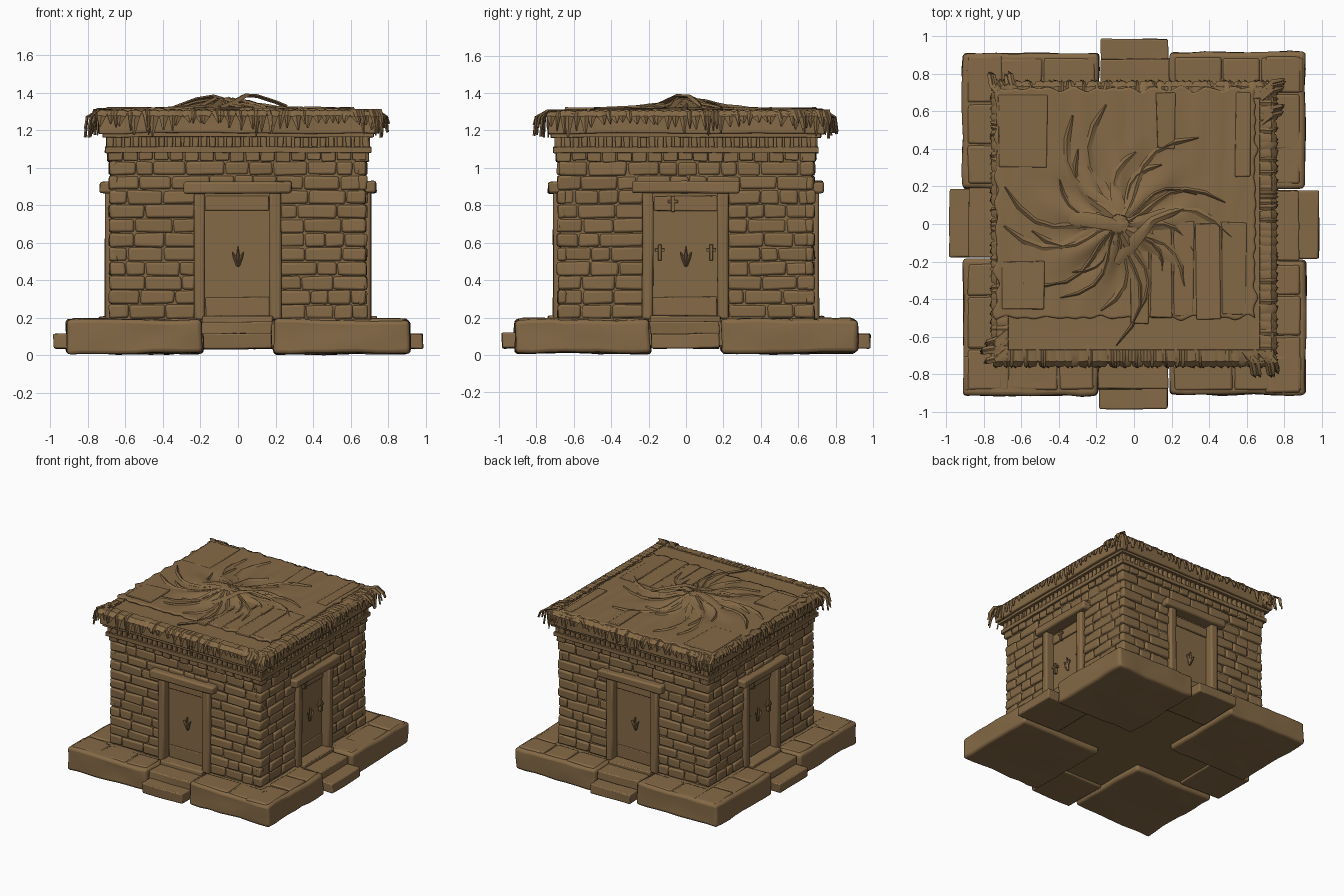
import bpy, bmesh, math, random
from mathutils import Vector, Matrix, noise

if "Cube" in bpy.data.objects:
    bpy.data.objects.remove(bpy.data.objects["Cube"])

random.seed(7)
mat = bpy.data.materials.new("weathered brown stone")
mat.diffuse_color = (0.235, 0.143, 0.062, 1)
mat.use_nodes = True
mat.node_tree.nodes["Principled BSDF"].inputs["Base Color"].default_value = mat.diffuse_color


def turn(side):
    return Matrix.Rotation(side * math.pi / 2, 4, 'Z')


def box(bm, u, d, z, side=0, jitter=0.0, cuts=0):
    """Box on one wall: u along the wall, d outwards, z up."""
    vs = bmesh.ops.create_cube(bm, size=1)["verts"]
    for v in vs:
        c = v.co
        p = Vector((u[0] if c.x < 0 else u[1], -(d[1] if c.y < 0 else d[0]), z[0] if c.z < 0 else z[1]))
        p += Vector([random.uniform(-jitter, jitter) for _ in range(3)])
        v.co = turn(side) @ p
    if cuts:
        edges = list({e for v in vs for e in v.link_edges})
        bmesh.ops.subdivide_edges(bm, edges=edges, cuts=cuts, use_grid_fill=True)


def strip(bm, pts, w, t=0.007, side=0, normal=(0, 0, 1)):
    """Flat pointed strand following the points."""
    pts = [Vector(p) for p in pts]
    rings = []
    for i, p in enumerate(pts):
        tan = (pts[min(i + 1, len(pts) - 1)] - pts[max(i - 1, 0)]).normalized()
        across = tan.cross(Vector(normal)).normalized()
        up = across.cross(tan)
        k = (0.8, 1, 0.85, 0.6)[min(i, 3)] if i < len(pts) - 1 else 0.15
        rings.append([bm.verts.new(turn(side) @ (p + o)) for o in
                      (across * w * k, up * t, -across * w * k, -up * t)])
    for a, b in zip(rings, rings[1:]):
        for j in range(4):
            bm.faces.new((a[j], a[(j + 1) % 4], b[(j + 1) % 4], b[j]))
    bm.faces.new(rings[0][::-1])
    bm.faces.new(rings[-1])


def finish(name, bm, bevel=0.0, segments=2, rough=0.0, thick=0.0):
    if rough:
        for v in bm.verts:
            v.co += noise.noise_vector(v.co * 6) * rough
    bmesh.ops.recalc_face_normals(bm, faces=bm.faces)
    me = bpy.data.meshes.new(name)
    bm.to_mesh(me)
    bm.free()
    ob = bpy.data.objects.new(name, me)
    bpy.context.collection.objects.link(ob)
    me.materials.append(mat)
    if thick:
        m = ob.modifiers.new("thickness", 'SOLIDIFY')
        m.thickness, m.offset = thick, 0
    if bevel:
        m = ob.modifiers.new("worn edges", 'BEVEL')
        m.width, m.segments, m.limit_method = bevel, segments, 'ANGLE'
        m.angle_limit = math.radians(40)
    bpy.ops.object.select_all(action='DESELECT')
    ob.select_set(True)
    bpy.context.view_layer.objects.active = ob
    bpy.ops.object.shade_smooth_by_angle(angle=math.radians(40))


# Platform: four corner slabs round a raised cross
bm = bmesh.new()
for s in range(4):
    box(bm, (0.19, 0.915), (0.19, 0.91), (0.01, 0.19), s, cuts=7)
finish("platform_corner_slabs", bm, 0.025, 3, rough=0.012)
bm = bmesh.new()
box(bm, (-0.74, 0.74), (-0.74, 0.74), (0.05, 0.18))
finish("platform_core", bm)

# Loose paving on the platform rim
bm = bmesh.new()
for s in range(4):
    for u0, u1 in ((-0.9, -0.21), (0.21, 0.9)):
        u = u0
        while u < u1 - 0.05:
            w = min(random.uniform(0.18, 0.34), u1 - u)
            box(bm, (u, u + w - 0.008), (0.70, 0.885), (0.15, 0.196), s, 0.004)
            u += w
finish("platform_paving", bm, 0.012)

# Steps on all four sides
bm = bmesh.new()
for s in range(4):
    box(bm, (-0.185, 0.18), (0.6, 0.985), (0.035, 0.115), s, 0.004, 3)
    box(bm, (-0.19, 0.18), (0.6, 0.88), (0.11, 0.18), s, 0.004, 3)
    box(bm, (-0.19, 0.185), (0.6, 0.74), (0.17, 0.208), s, 0.003, 3)
finish("steps", bm, 0.014, rough=0.004)

# Mortar behind the stones, leaving door recesses
bm = bmesh.new()
box(bm, (-0.62, 0.62), (-0.62, 0.62), (0.15, 1.2))
for s in range(4):
    for u in ((-0.671, -0.2), (0.2, 0.671)):
        box(bm, u, (0.6, 0.671), (0.15, 0.9), s)
    box(bm, (-0.671, 0.671), (0.6, 0.671), (0.88, 1.2), s)
finish("wall_core", bm)

# Wall stones in irregular courses
bm = bmesh.new()
rows = 11
h = 0.84 / rows
for s in range(4):
    for r in range(rows):
        z = 0.195 + r * h
        spans = [(-0.685, 0.685)] if z > 0.87 else [(-0.685, -0.225), (0.225, 0.685)]
        for a, b in spans:
            u = a
            while u < b - 0.02:
                w = random.uniform(0.08, 0.21)
                if b - u - w < 0.07:
                    w = b - u
                box(bm, (u + 0.002, u + w - 0.003), (0.64, 0.681 + random.uniform(-0.005, 0.009)),
                    (z + 0.002, z + h - 0.003), s, 0.005)
                u += w
finish("wall_stones", bm, 0.012)

# Door frames
bm = bmesh.new()
for s in range(4):
    for u in ((-0.235, -0.175), (0.168, 0.23)):
        box(bm, u, (0.6, 0.71), (0.19, 0.875), s, 0.003, 2)
    box(bm, (-0.288, 0.285), (0.6, 0.738), (0.863, 0.928), s, 0.005, 3)
finish("door_frames", bm, 0.012, rough=0.004)

# Doors with cross boards
bm = bmesh.new()
for s in range(4):
    box(bm, (-0.18, 0.175), (0.6, 0.642), (0.19, 0.88), s)
    box(bm, (-0.172, 0.165), (0.6, 0.655), (0.77, 0.85), s, 0.003)
    box(bm, (-0.172, 0.165), (0.6, 0.651), (0.21, 0.31), s, 0.003)
finish("doors", bm, 0.006)

# Door ornaments: a three-pronged pull, plus crosses on the two side doors
bm = bmesh.new()
for s in range(4):
    for lean in (-0.03, 0, 0.03):
        strip(bm, [(0, -0.648, 0.475), (lean * 0.5, -0.66, 0.52), (lean, -0.656, 0.58 - abs(lean))],
              0.012, 0.012, s, (0, -1, 0))
    if s % 2:
        for u, z in ((-0.14, 0.55), (0.135, 0.55), (-0.07, 0.81)):
            box(bm, (u - 0.009, u + 0.009), (0.63, 0.667), (z - 0.045, z + 0.04), s)
            box(bm, (u - 0.026, u + 0.026), (0.63, 0.665), (z + 0.002, z + 0.018), s)
finish("door_ornaments", bm, 0.003, 1)

# Cornice: blocks, ledge, dentils, ledge
bm = bmesh.new()
for s in range(4):
    for i in range(17):
        u = -0.69 + i * 0.0812
        box(bm, (u, u + 0.074), (0.62, 0.69 + random.uniform(0, 0.008)),
            (1.03 + random.uniform(0, 0.012), 1.09), s, 0.003)
    for i in range(31):
        u = -0.695 + i * 0.0453
        box(bm, (u, u + 0.031), (0.62, 0.702), (1.108, 1.172), s, 0.002)
finish("cornice_blocks", bm, 0.007)
bm = bmesh.new()
box(bm, (-0.708, 0.708), (-0.708, 0.708), (1.08, 1.112), cuts=14)
box(bm, (-0.722, 0.722), (-0.722, 0.722), (1.163, 1.2), cuts=14)
finish("cornice_ledges", bm, 0.01, rough=0.004)

# Roof slab
bm = bmesh.new()
box(bm, (-0.742, 0.745), (-0.742, 0.735), (1.183, 1.298), cuts=11)
finish("roof_slab", bm, 0.035, 4, rough=0.009)


# Covering sheet, gathered into a mound near the middle
def roof_height(x, y):
    r = math.hypot(x + 0.08, y)
    a = math.atan2(y, x + 0.08)
    mound = 0.055 * math.exp(-(r / 0.16) ** 2)
    folds = 0.012 * math.sin(9 * a + 2 * noise.noise((x * 3, y * 3, 0))) * math.exp(-(r - 0.2) ** 2 / 0.04)
    return 1.304 + mound + folds + 0.006 * noise.noise((x * 13, y * 2, 3))


bm = bmesh.new()
bmesh.ops.create_grid(bm, x_segments=90, y_segments=90, size=1)
for v in bm.verts:
    x, y = -0.045 + v.co.x * 0.69, 0.11 + v.co.y * 0.61
    x += 0.03 * noise.noise((y * 14, v.co.x, 5)) * abs(v.co.x) ** 8
    y += 0.03 * noise.noise((x * 14, v.co.y, 9)) * abs(v.co.y) ** 8
    v.co = (x, y, roof_height(x, y))
finish("roof_sheet", bm, thick=0.018)

# Patched boards and folded strands lying on the roof
bm = bmesh.new()
for x0, x1, y0, y1 in ((-0.02, 0.08, -0.53, 0), (0.09, 0.2, -0.5, -0.01), (0.21, 0.32, -0.49, 0.01),
                       (0.33, 0.46, -0.51, 0), (0.47, 0.6, -0.48, 0.01), (-0.72, -0.46, 0.3, 0.69),
                       (0.54, 0.62, 0.25, 0.7), (-0.7, -0.48, -0.45, -0.2), (0.12, 0.22, 0.4, 0.7)):
    box(bm, (x0, x1), (-y1, -y0), (1.29, 1.319), 0, 0.006)
finish("roof_boards", bm, 0.006)
bm = bmesh.new()
for i in range(22):
    a = i / 22 * 2 * math.pi + random.uniform(-0.15, 0.15)
    n = random.uniform(0.3, 0.6)
    pts = []
    for k in range(7):
        r = 0.05 + n * k / 6
        b = a + 0.25 * math.sin(k * 0.6)
        x, y = -0.08 + r * math.cos(b), r * math.sin(b)
        pts.append((x, y, roof_height(x, y) + 0.008))
    strip(bm, pts, random.uniform(0.014, 0.035), 0.011)
# Two curled strands standing above the mound
strip(bm, [(-0.34, 0.03, 1.32), (-0.22, 0.02, 1.365), (-0.13, 0, 1.38), (-0.03, -0.04, 1.35), (0.07, -0.1, 1.32)], 0.04, 0.01)
strip(bm, [(-0.1, -0.2, 1.32), (-0.02, -0.12, 1.35), (0.04, -0.05, 1.385), (0.1, 0.02, 1.382), (0.2, 0.06, 1.35), (0.26, 0.08, 1.325)], 0.035, 0.01)
finish("roof_strands", bm)

# Tattered fringe over the eaves, with shaggier corners
bm = bmesh.new()
for s in range(4):
    u = -0.72
    while u < 0.72:
        w = random.uniform(0.014, 0.034)
        drop = random.uniform(0.03, 0.1) * (0.6 + 0.4 * math.sin(u * 9 + s))
        lean = random.uniform(-0.02, 0.02)
        strip(bm, [(u, -0.67, 1.303), (u, -0.73, 1.301), (u + lean / 2, -0.756, 1.275),
                   (u + lean, -0.762, 1.255 - drop)], w, 0.008, s, (0, -0.7, 0.7))
        u += w * 1.5
    for i in range(9):
        e = random.uniform(0.58, 0.76)
        out = random.uniform(0.765, 0.815)
        strip(bm, [(e - 0.05, -0.68, 1.305), (e, -0.74, 1.305), (e + 0.01, -out + 0.01, 1.27),
                   (e + 0.02, -out, random.uniform(1.16, 1.24))], 0.018, 0.008, s, (0, -0.7, 0.7))
finish("roof_fringe", bm)
